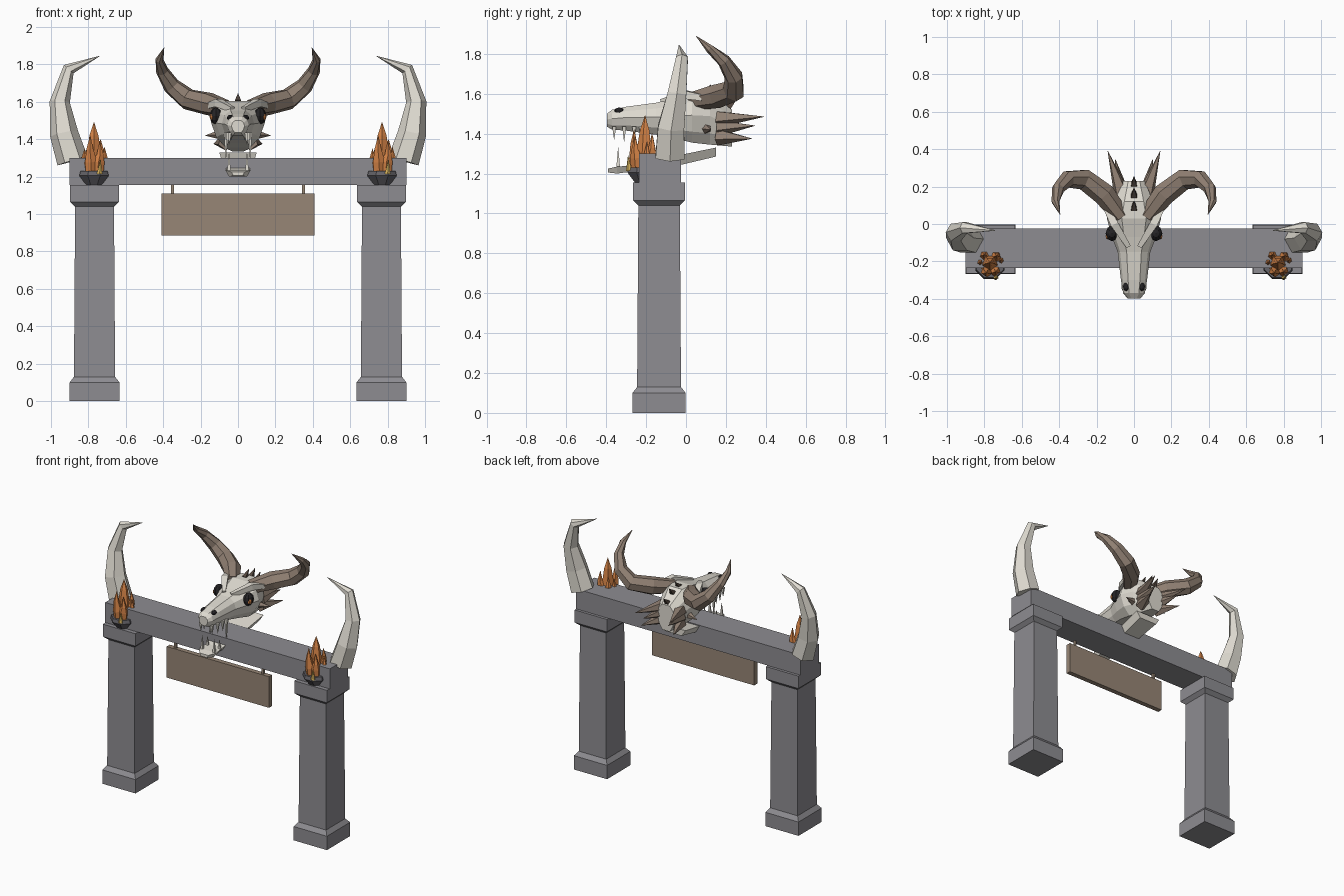
import bpy, bmesh
from math import cos, sin, pi
from mathutils import Vector

if "Cube" in bpy.data.objects:
    bpy.data.objects.remove(bpy.data.objects["Cube"])


def material(name, r, g, b):
    m = bpy.data.materials.new(name)
    m.diffuse_color = (r, g, b, 1)
    m.use_nodes = True
    node = next(n for n in m.node_tree.nodes if n.type == 'BSDF_PRINCIPLED')
    node.inputs["Base Color"].default_value = (r, g, b, 1)
    node.inputs["Roughness"].default_value = 0.9
    return m


STONE = material("grey stone", .27, .265, .285)
IRON = material("dark iron", .13, .125, .14)
BONE = material("pale bone", .74, .71, .64)
HORN = material("brown horn", .28, .215, .17)
SPIKE = material("dark spike", .09, .065, .05)
WOOD = material("weathered wood", .31, .24, .18)
FIRE = material("orange flame", .70, .24, .065)
GOLD = material("yellow flame", .75, .50, .12)
BLACK = material("black socket", .018, .017, .019)


def loft(name, rings, mat):
    """Skin a list of equal rings of points and cap both ends."""
    bm = bmesh.new()
    loops = [[bm.verts.new(p) for p in ring] for ring in rings]
    n = len(loops[0])
    for a, b in zip(loops, loops[1:]):
        for i in range(n):
            j = (i + 1) % n
            bm.faces.new((a[i], a[j], b[j], b[i]))
    bm.faces.new(loops[0])
    bm.faces.new(loops[-1])
    bmesh.ops.remove_doubles(bm, verts=bm.verts, dist=1e-4)
    bmesh.ops.recalc_face_normals(bm, faces=bm.faces)
    me = bpy.data.meshes.new(name)
    bm.to_mesh(me)
    bm.free()
    me.materials.append(mat)
    ob = bpy.data.objects.new(name, me)
    bpy.context.collection.objects.link(ob)
    return ob


def tube(name, path, mat, sides=6):
    """Tapered tube through (x, y, z, radius) points."""
    pts = [Vector(p[:3]) for p in path]
    rings = []
    for i, p in enumerate(pts):
        t = (pts[min(i + 1, len(pts) - 1)] - pts[max(i - 1, 0)]).normalized()
        ref = Vector((0, 1, 0)) if abs(t.y) < .8 else Vector((0, 0, 1))
        u = (ref - t * ref.dot(t)).normalized()
        v = t.cross(u)
        r = max(path[i][3], .001)
        rings.append([p + r * (u * cos(a) + v * sin(a))
                      for a in (2 * pi * (k + .5) / sides for k in range(sides))])
    return loft(name, rings, mat)


def spike(name, base, tip, r, mat, sides=5):
    return tube(name, [(*base, r), (*tip, 0)], mat, sides)


def box(name, x0, x1, y0, y1, z0, z1, mat):
    return loft(name, [[(x0, y0, z), (x1, y0, z), (x1, y1, z), (x0, y1, z)]
                       for z in (z0, z1)], mat)


def blob(name, centre, size, mat):
    bpy.ops.mesh.primitive_uv_sphere_add(segments=8, ring_count=6, location=centre)
    ob = bpy.context.object
    ob.name = name
    ob.scale = size
    ob.data.materials.append(mat)
    return ob


# Stone beam and hanging board
box("beam", -.9, .9, -.235, -.025, 1.155, 1.30, STONE)
box("sign_board", -.41, .41, -.23, -.195, .885, 1.11, WOOD)

for s, side in ((-1, "right"), (1, "left")):
    # Pillar: plinth, tapering shaft and flared capital
    profile = [(0, .133), (.10, .133), (.13, .11), (1.04, .104),
               (1.065, .13), (1.155, .13)]
    loft(side + "_pillar", [[(s * .767 + h * a, -.135 + h * b, z)
                             for a, b in ((-1, -1), (1, -1), (1, 1), (-1, 1))]
                            for z, h in profile], STONE)
    box(side + "_sign_hanger", s * .35 - .008, s * .35 + .008,
        -.22, -.205, 1.10, 1.16, WOOD)

    # Curved tusk on the beam end
    tube(side + "_tusk", [(s * .885, -.08, 1.285, .084), (s * .93, -.075, 1.43, .076),
                          (s * .953, -.045, 1.60, .054), (s * .905, -.02, 1.775, .034),
                          (s * .74, -.035, 1.845, 0)], BONE, 6)

    # Fire bowl and flames
    cx, cy = s * .77, -.215
    loft(side + "_fire_bowl", [[(cx + r * cos((k + .5) * pi / 4),
                                 cy + r * sin((k + .5) * pi / 4), z) for k in range(8)]
                               for z, r in ((1.155, .045), (1.205, .085), (1.23, .078))], IRON)
    for dx, dy, top, r in ((0, .01, 1.49, .046), (.055, .02, 1.36, .032),
                           (-.05, .01, 1.35, .036), (-.02, -.045, 1.42, .034),
                           (.03, -.04, 1.39, .034), (.035, .045, 1.40, .034),
                           (-.03, .05, 1.38, .034)):
        tube(side + "_flame", [(cx + dx * .7, cy + dy * .7, 1.215, r * .9),
                               (cx + dx * .8, cy + dy * .8, 1.28, r),
                               (cx + dx * 1.1, cy + dy, top - .07, r * .55),
                               (cx + dx, cy + dy, top, 0)], FIRE, 5)
    spike(side + "_small_flame", (cx + .03, cy - .07, 1.215),
          (cx + .035, cy - .075, 1.29), .016, GOLD)

    # Great horn of the skull
    tube(side + "_horn", [(s * .07, .04, 1.565, .048), (s * .16, .16, 1.59, .062),
                          (s * .27, .24, 1.615, .058), (s * .355, .24, 1.685, .047),
                          (s * .405, .19, 1.765, .034), (s * .42, .12, 1.825, .022),
                          (s * .395, .05, 1.89, 0)], HORN, 7)

    # Brow ridge, eye and nostril
    tube(side + "_brow", [(s * .148, .085, 1.58, .022), (s * .105, 0, 1.595, .03),
                          (s * .03, -.12, 1.56, .018)], BONE, 4)
    blob(side + "_eye_socket", (s * .118, -.05, 1.525), (.034, .042, .045), BLACK)
    blob(side + "_eye", (s * .138, -.065, 1.52), (.014, .018, .018), FIRE)
    blob(side + "_nostril", (s * .042, -.335, 1.515), (.017, .024, .016), BLACK)

    # Spikes behind and beside the cheeks
    for z, tip in ((1.475, (.14, .39, 1.485)), (1.43, (.10, .345, 1.44)),
                   (1.385, (.13, .33, 1.375))):
        spike(side + "_neck_spike", (s * .065, .16, z), (s * tip[0], *tip[1:]), .045, HORN)
    spike(side + "_cheek_spike", (s * .09, .10, 1.425), (s * .175, .125, 1.42), .028, HORN)

    # Upper and lower teeth
    for y, x, drop in ((-.36, .045, .05), (-.31, .055, .06),
                       (-.26, .06, .06), (-.225, .065, .14)):
        spike(side + "_upper_tooth", (s * x, y, 1.435), (s * x, y, 1.42 - drop), .014, BONE, 4)
    for y, top in ((-.34, 1.33), (-.28, 1.30)):
        spike(side + "_lower_tooth", (s * .048, y, 1.225), (s * .048, y, top), .014, BONE, 4)

# Skull: faceted sections of (y, half width, bottom, top)
sections = [(-.397, .035, 1.435, 1.50), (-.37, .058, 1.42, 1.52), (-.30, .07, 1.415, 1.535),
            (-.15, .087, 1.395, 1.555), (-.07, .118, 1.38, 1.575), (.03, .145, 1.355, 1.605),
            (.12, .115, 1.345, 1.605), (.23, .068, 1.335, 1.52)]
half = [(.45, 1), (.85, .82), (1, .55), (.8, .22), (.45, 0)]
outline = half + [(-x, h) for x, h in reversed(half)]
loft("skull", [[(x * w, y, lo + h * (hi - lo)) for x, h in outline]
               for y, w, lo, hi in sections], BONE)

# Lower jaw: (y, half width, bottom, top)
jaw = [(-.39, .035, 1.205, 1.225), (-.345, .068, 1.20, 1.235), (-.27, .062, 1.21, 1.24),
       (-.02, .09, 1.245, 1.295), (.15, .10, 1.285, 1.33)]
loft("lower_jaw", [[(-w * .7, y, lo), (w * .7, y, lo), (w, y, hi), (-w, y, hi)]
                   for y, w, lo, hi in jaw], BONE)

# Crest spikes along the top of the skull
for y, z in ((.08, 1.60), (.15, 1.58), (.21, 1.53)):
    spike("crest_spike", (0, y, z), (0, y + .045, z + .045), .022, SPIKE, 4)
